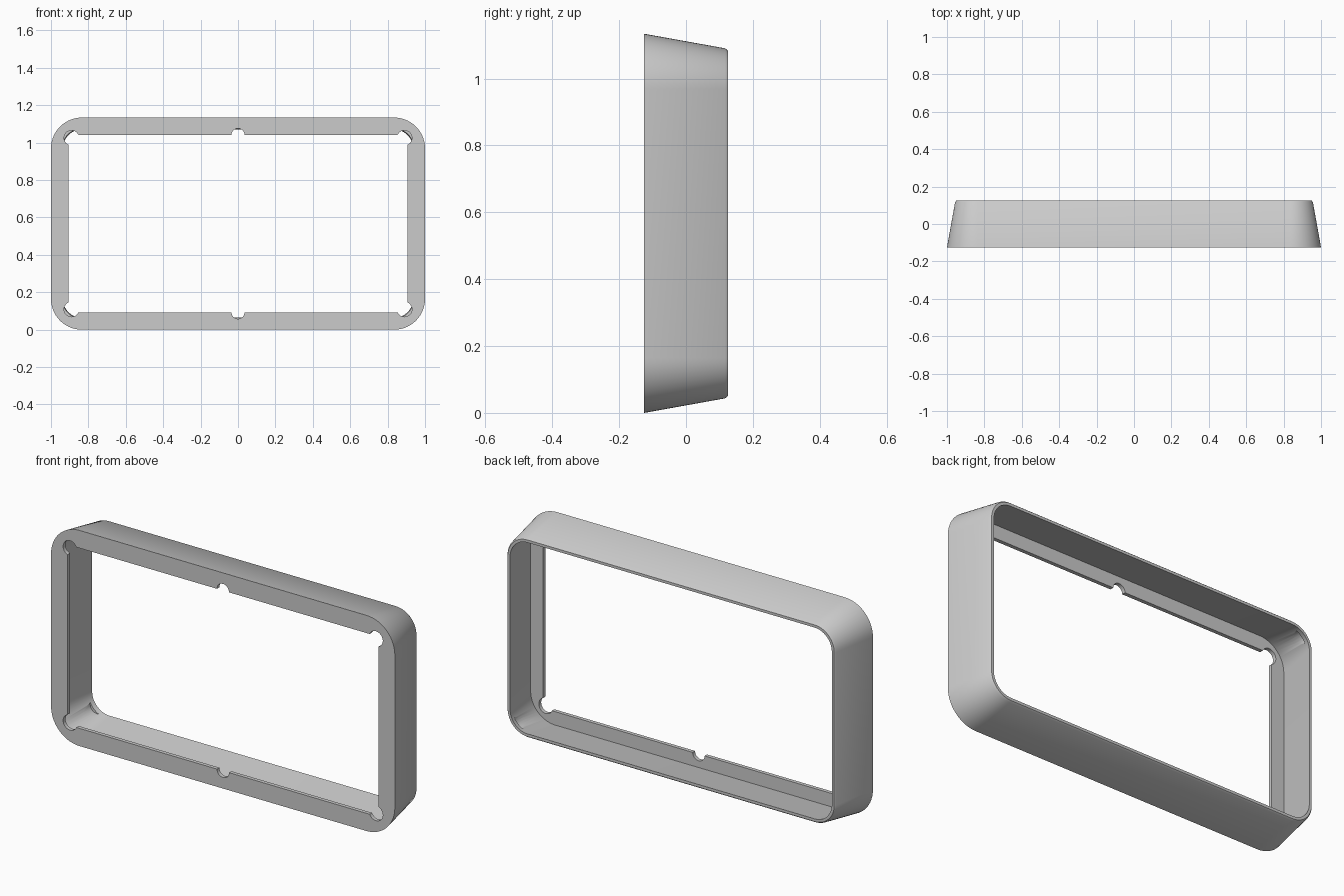
import bpy, bmesh, math
from mathutils import Matrix, Vector

if "Cube" in bpy.data.objects:
    bpy.data.objects.remove(bpy.data.objects["Cube"])

CZ = 0.567          # height of the frame centre
HX, HZ, R = 1.0, 0.567, 0.165   # front outline half sizes and corner radius


def ring(bm, inset, y, seg=14):
    """Rounded rectangle, inset evenly from the front outline."""
    hx, hz, r = HX - inset, HZ - inset, R - inset
    verts = []
    for k, (sx, sz) in enumerate([(1, 1), (-1, 1), (-1, -1), (1, -1)]):
        for i in range(seg + 1):
            a = (k + i / seg) * math.pi / 2
            verts.append(bm.verts.new((sx * (hx - r) + r * math.cos(a), y,
                                       CZ + sz * (hz - r) + r * math.sin(a))))
    return verts


def make_object(name, bm):
    bmesh.ops.recalc_face_normals(bm, faces=bm.faces)
    mesh = bpy.data.meshes.new(name)
    bm.to_mesh(mesh)
    bm.free()
    obj = bpy.data.objects.new(name, mesh)
    bpy.context.collection.objects.link(obj)
    return obj


def cut(target, bm):
    """Subtract a bmesh solid from the target."""
    cutter = make_object("cutter", bm)
    cutter.hide_render = True
    mod = target.modifiers.new("cut", 'BOOLEAN')
    mod.operation, mod.solver, mod.object = 'DIFFERENCE', 'EXACT', cutter
    bpy.context.view_layer.objects.active = target
    bpy.ops.object.modifier_apply(modifier=mod.name)
    bpy.data.objects.remove(cutter)


# Tapered tray: outer wall, bevelled back rim, inner wall, front plate
bm = bmesh.new()
sections = [(0, -0.125), (0.0435, 0.117), (0.050, 0.125),
            (0.064, 0.125), (0.0225, -0.105)]
rings = [ring(bm, *s) for s in sections]
for a, b in zip(rings, rings[1:]):
    for i in range(len(a)):
        j = (i + 1) % len(a)
        bm.faces.new((a[i], a[j], b[j], b[i]))
bm.faces.new(rings[0])
bm.faces.new(rings[-1])
frame = make_object("tapered_frame", bm)

# Rectangular window in the front plate
bm = bmesh.new()
bmesh.ops.create_cube(bm, size=1, matrix=Matrix.Translation((0, -0.13, CZ))
                      @ Matrix.Diagonal((1.81, 0.14, 0.948, 1)))
cut(frame, bm)

# Round screw notches: four corners and the middle of the long edges
for sz in (-1, 1):
    for x, dz, r in [(-0.89, 0.458, 0.04), (0, 0.474, 0.035), (0.89, 0.458, 0.04)]:
        y0, y1 = -0.2, (0.1 if x else -0.06)
        bm = bmesh.new()
        bmesh.ops.create_cone(
            bm, cap_ends=True, segments=40, radius1=r, radius2=r, depth=y1 - y0,
            matrix=Matrix.Translation(Vector((x, (y0 + y1) / 2, CZ + sz * dz)))
            @ Matrix.Rotation(math.pi / 2, 4, 'X'))
        cut(frame, bm)

# Smooth corners, crisp edges
bpy.ops.object.select_all(action='DESELECT')
frame.select_set(True)
bpy.context.view_layer.objects.active = frame
bpy.ops.object.shade_smooth_by_angle(angle=math.radians(30))
